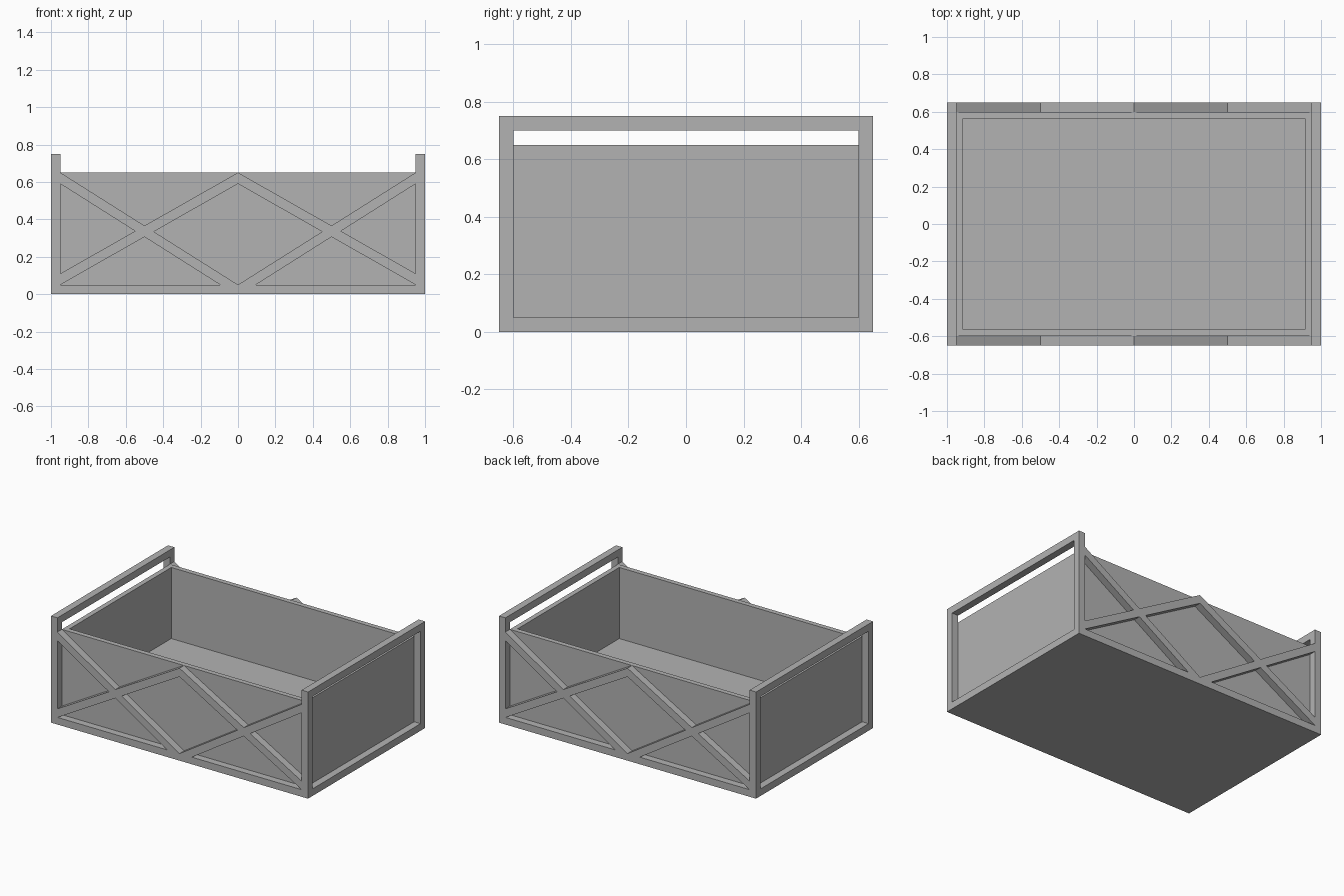
import bpy
import bmesh

cube = bpy.data.objects.get("Cube")
if cube:
    bpy.data.objects.remove(cube, do_unlink=True)

GREY = (0.45, 0.45, 0.45, 1)
mat = bpy.data.materials.new("grey")
mat.use_nodes = True
mat.diffuse_color = GREY
mat.node_tree.nodes["Principled BSDF"].inputs["Base Color"].default_value = GREY

HX, HY, T = 1.0, 0.65, 0.05      # half length, half width, board thickness
TOP, RIM, FLOOR = 0.75, 0.65, 0.15


def finish(name, bm):
    bmesh.ops.recalc_face_normals(bm, faces=bm.faces)
    mesh = bpy.data.meshes.new(name)
    bm.to_mesh(mesh)
    bm.free()
    mesh.materials.append(mat)
    obj = bpy.data.objects.new(name, mesh)
    bpy.context.collection.objects.link(obj)
    return obj


def box(name, lo, hi):
    bm = bmesh.new()
    bmesh.ops.create_cube(bm, size=1)
    for v in bm.verts:
        v.co = [(a + b) / 2 + c * (b - a) for a, b, c in zip(lo, hi, v.co)]
    return finish(name, bm)


def mirror_x(points):
    return [(-x, z) for x, z in points]


def lattice(name, loops, y):
    """Board in the xz plane: first loop is the outline, the others are holes."""
    bm = bmesh.new()
    edges = []
    for loop in loops:
        verts = [bm.verts.new((x, y, z)) for x, z in loop]
        edges += [bm.edges.new((a, b)) for a, b in zip(verts, verts[1:] + verts[:1])]
    bmesh.ops.triangle_fill(bm, edges=edges, use_dissolve=False, normal=(0, -1, 0))
    res = bmesh.ops.extrude_face_region(bm, geom=bm.faces[:], use_keep_orig=True)
    moved = [g for g in res["geom"] if isinstance(g, bmesh.types.BMVert)]
    bmesh.ops.translate(bm, verts=moved, vec=(0, T, 0))
    return finish(name, bm)


# Open tub with a thick floor
bm = bmesh.new()
bmesh.ops.create_cube(bm, size=1)
for v in bm.verts:
    v.co = (v.co.x * 2 * (HX - T), v.co.y * 2 * (HY - T), (v.co.z + 0.5) * RIM)
bm.normal_update()
lid = [f for f in bm.faces if f.normal.z > 0.9]
bmesh.ops.inset_region(bm, faces=lid, thickness=T)
inner = bmesh.ops.extrude_face_region(bm, geom=lid)["geom"]
bmesh.ops.delete(bm, geom=lid, context="FACES")
bmesh.ops.translate(bm, verts=[g for g in inner if isinstance(g, bmesh.types.BMVert)],
                    vec=(0, 0, FLOOR - RIM))
finish("tub", bm)

# Long sides: posts, bottom rail and crossed braces as one pierced board
IX = HX - T
half = [(HX, 0), (HX, TOP), (IX, TOP), (IX, RIM), (0.5, 0.366)]
outline = half + [(0, RIM)] + mirror_x(half)[::-1]
side_gap = [(IX, 0.11), (IX, 0.59), (0.55, 0.337)]
low_gap = [(IX, T), (0.5, 0.306), (0.095, T)]
diamond = [(0, T), (0.45, 0.334), (0, 0.59), (-0.45, 0.334)]
loops = [outline, diamond]
for gap in (side_gap, low_gap):
    loops += [gap, mirror_x(gap)]
lattice("front_lattice", loops, -HY)
lattice("back_lattice", loops, HY - T)

# Short ends: handle rail above and base rail below, between the posts
IY = HY - T
for side, x in (("left", IX), ("right", -HX)):
    box(side + "_handle_rail", (x, -IY, TOP - T), (x + T, IY, TOP))
    box(side + "_base_rail", (x, -IY, 0), (x + T, IY, T))
